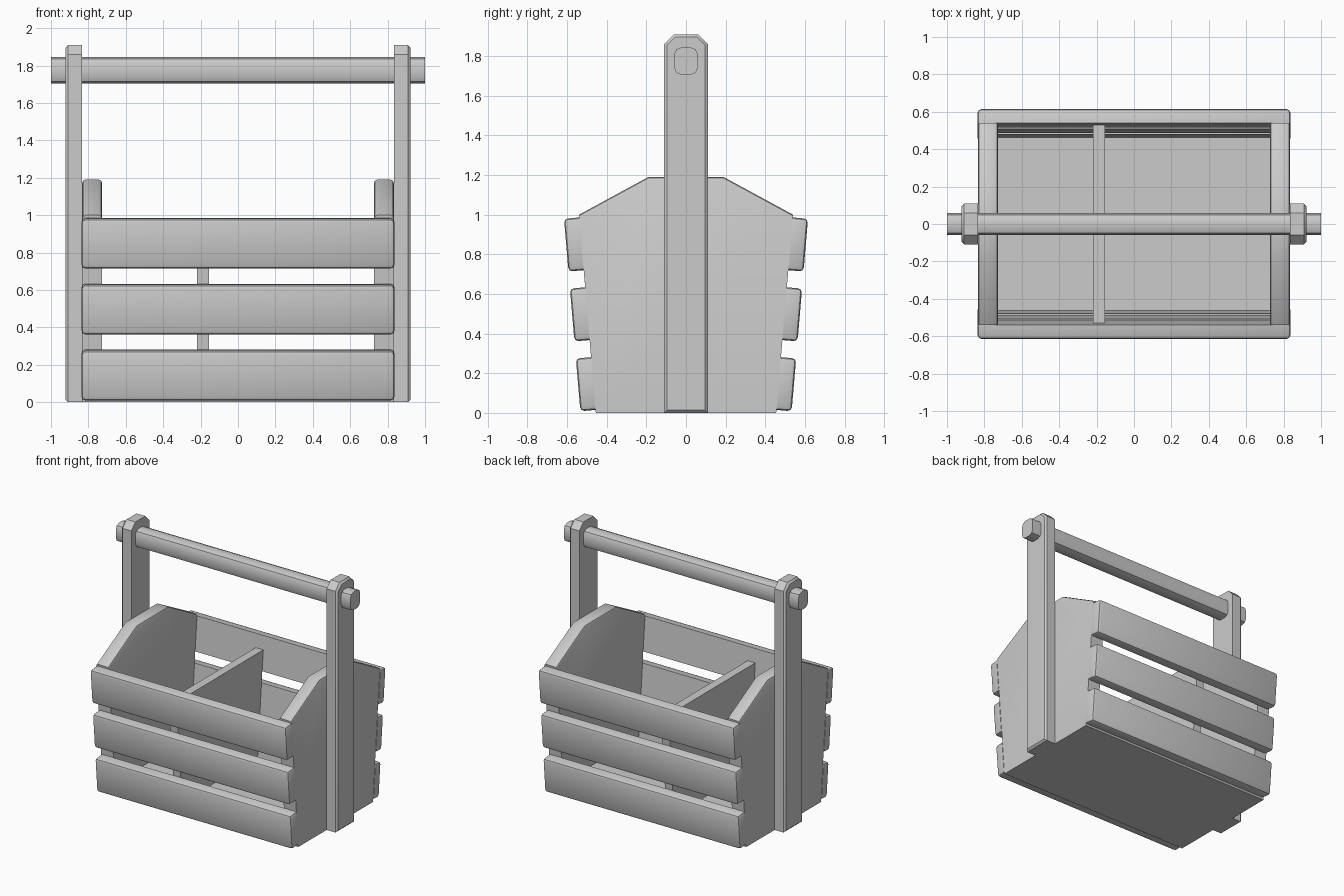
import bpy, bmesh, math
from mathutils import Vector

if "Cube" in bpy.data.objects:
    bpy.data.objects.remove(bpy.data.objects["Cube"])

SLOPE = 0.085          # outward lean of the sides
BASE = 0.455           # half depth at the floor


def side_y(z):
    return BASE + SLOPE * z


def prism(name, profile, x0, x1, bevel=0, pick=None, segments=2):
    """Extrude a (y, z) profile from x0 to x1 and bevel the edges chosen by pick."""
    bm = bmesh.new()
    a = [bm.verts.new((x0, y, z)) for y, z in profile]
    b = [bm.verts.new((x1, y, z)) for y, z in profile]
    n = len(profile)
    bm.faces.new(a)
    bm.faces.new(b[::-1])
    for i in range(n):
        j = (i + 1) % n
        bm.faces.new((a[j], a[i], b[i], b[j]))
    bmesh.ops.recalc_face_normals(bm, faces=bm.faces)
    if bevel:
        edges = [e for e in bm.edges if pick is None or pick(e.verts[0].co, e.verts[1].co)]
        bmesh.ops.bevel(bm, geom=edges, offset=bevel, segments=segments,
                        profile=0.5, affect='EDGES', clamp_overlap=True)
    bmesh.ops.recalc_face_normals(bm, faces=bm.faces)
    mesh = bpy.data.meshes.new(name)
    bm.to_mesh(mesh)
    bm.free()
    ob = bpy.data.objects.new(name, mesh)
    bpy.context.collection.objects.link(ob)
    bpy.ops.object.select_all(action='DESELECT')
    ob.select_set(True)
    bpy.context.view_layer.objects.active = ob
    bpy.ops.object.shade_smooth_by_angle(angle=math.radians(35))
    return ob


# End panels and handle posts on both sides
panel = [(-BASE, 0), (BASE, 0), (side_y(1.0), 1.0), (0.19, 1.19),
         (-0.19, 1.19), (-side_y(1.0), 1.0)]
post = [(-0.11, 0), (0.11, 0), (0.11, 1.86), (0.06, 1.91), (-0.06, 1.91), (-0.11, 1.86)]
for s, side in ((-1, "left"), (1, "right")):
    prism(side + "_end_panel", panel, s * 0.727, s * 0.833, 0.018,
          lambda p, q: min(p.z, q.z) > 0.9 and abs(p.x - q.x) < 1e-5)
    prism(side + "_post", post, s * 0.833, s * 0.922, 0.014,
          lambda p, q: min(abs(p.x), abs(q.x)) > 0.9, 1)

# Leaning side slats, three per side
up = Vector((SLOPE, 1)).normalized()
out = Vector((up.y, -up.x))
for s, side in ((-1, "front"), (1, "back")):
    for i in range(3):
        z = 0.015 + 0.3525 * i
        p = Vector((side_y(z), z))
        quad = [p, p + out * 0.077, p + out * 0.077 + up * 0.267, p + up * 0.267]
        inner = lambda v: abs(v.y) < side_y(v.z) + 0.02
        prism(f"{side}_slat_{i + 1}", [(s * c.x, c.y) for c in quad], -0.836, 0.836,
              0.02, lambda a, b: not (inner(a) and inner(b)))

# Floor and divider
prism("floor", [(-BASE, 0), (BASE, 0), (side_y(0.08), 0.08), (-side_y(0.08), 0.08)],
      -0.73, 0.73)
prism("divider", [(-BASE, 0.02), (BASE, 0.02), (side_y(0.88), 0.88), (-side_y(0.88), 0.88)],
      -0.22, -0.155)

# Carrying bar
prism("handle_bar", [(-0.06, 1.705), (0.06, 1.705), (0.06, 1.845), (-0.06, 1.845)],
      -1.0, 1.0, 0.038, lambda p, q: abs(p.x - q.x) > 1)
